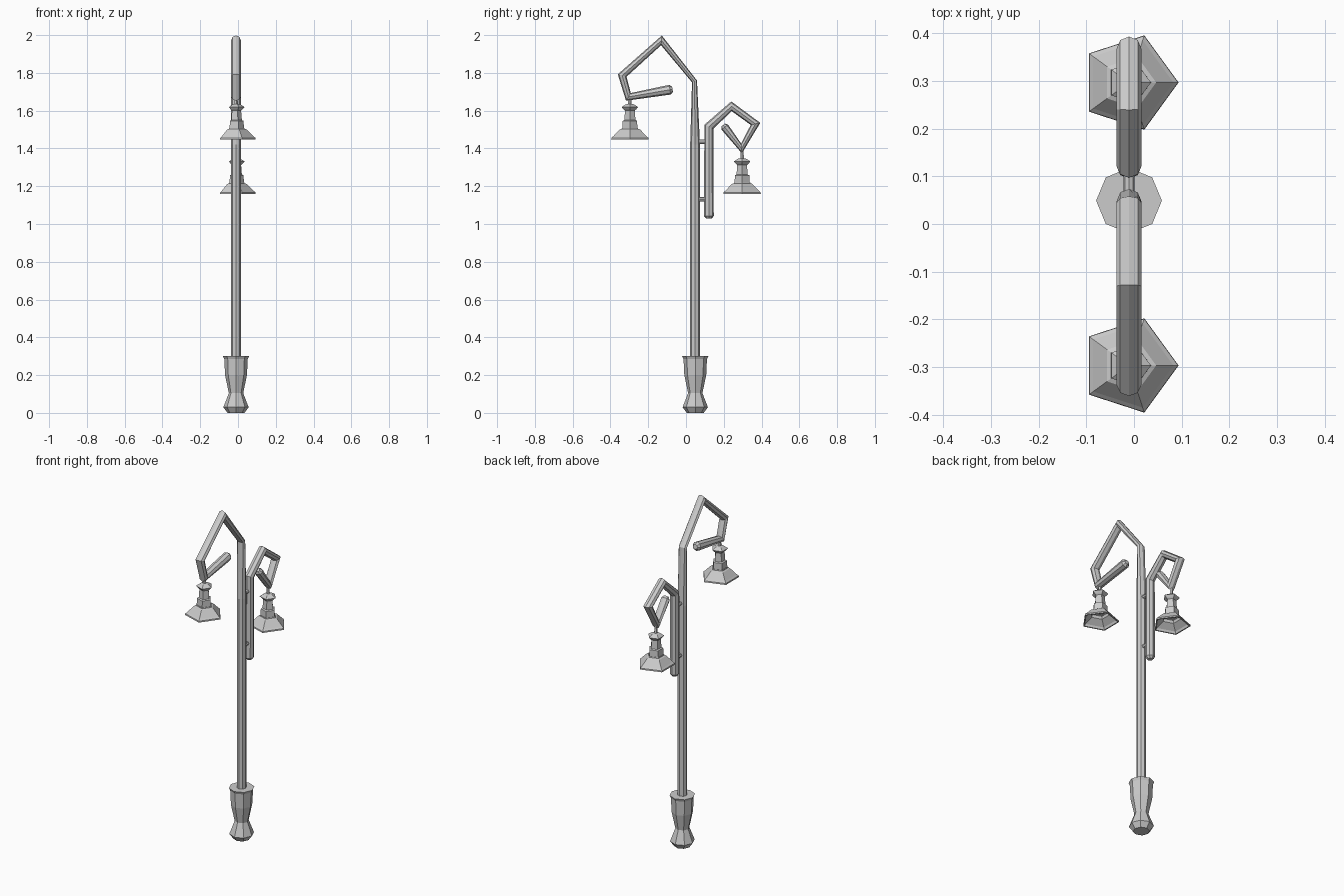
import bpy, bmesh, math
from mathutils import Vector

if "Cube" in bpy.data.objects:
    bpy.data.objects.remove(bpy.data.objects["Cube"])

CX = -0.0105   # centre plane of the whole lamp post


def finish(name, bm):
    bmesh.ops.recalc_face_normals(bm, faces=bm.faces)
    me = bpy.data.meshes.new(name)
    bm.to_mesh(me)
    bm.free()
    ob = bpy.data.objects.new(name, me)
    bpy.context.collection.objects.link(ob)
    return ob


def bridge(bm, rings):
    """Skin a list of vertex rings and cap both ends."""
    n = len(rings[0])
    for a, b in zip(rings, rings[1:]):
        for i in range(n):
            j = (i + 1) % n
            bm.faces.new((a[i], a[j], b[j], b[i]))
    bm.faces.new(rings[0])
    bm.faces.new(rings[-1])


def lathe(name, profile, sides, loc):
    bm = bmesh.new()
    rings = []
    for r, z in profile:
        rings.append([bm.verts.new((loc[0] + r * math.cos(2 * math.pi * i / sides),
                                    loc[1] + r * math.sin(2 * math.pi * i / sides),
                                    loc[2] + z)) for i in range(sides)])
    bridge(bm, rings)
    return finish(name, bm)


def tube(name, path, radius, cap=0.014, round_start=True, sides=8):
    """Tube in the yz plane; path points are (y, z, in-plane radius)."""
    pts = [Vector((p[0], p[1])) for p in path]
    flat = [p[2] for p in path]
    wide = [radius] * len(pts)
    dirs = []
    for i in range(len(pts)):
        d = Vector((0, 0))
        if i > 0:
            d += (pts[i] - pts[i - 1]).normalized()
        if i < len(pts) - 1:
            d += (pts[i + 1] - pts[i]).normalized()
        dirs.append(d.normalized())
    # rounded ends
    pts.append(pts[-1] + dirs[-1] * cap)
    dirs.append(dirs[-1])
    flat.append(flat[-1] * 0.55)
    wide.append(radius * 0.55)
    if round_start:
        pts.insert(0, pts[0] - dirs[0] * cap)
        dirs.insert(0, dirs[0])
        flat.insert(0, flat[0] * 0.55)
        wide.insert(0, radius * 0.55)
    bm = bmesh.new()
    rings = []
    for p, d, f, w in zip(pts, dirs, flat, wide):
        n = Vector((-d.y, d.x))
        ring = []
        for i in range(sides):
            a = 2 * math.pi * i / sides
            q = p + n * f * math.sin(a)
            ring.append(bm.verts.new((CX + w * math.cos(a), q.x, q.y)))
        rings.append(ring)
    bridge(bm, rings)
    return finish(name, bm)


# Pedestal
lathe("pedestal", [(0.045, 0), (0.067, 0.03), (0.038, 0.105), (0.058, 0.2),
                   (0.062, 0.285), (0.069, 0.3)], 8, (CX, 0.049, 0))

# Main post with its hooked arm
R = 0.026
tube("main_post", [(0.048, 0.28, R), (0.048, 1.42, R), (0.045, 1.755, 0.014),
                   (-0.13, 1.972, R), (-0.338, 1.786, 0.024),
                   (-0.305, 1.673, 0.024), (-0.085, 1.711, R)],
     R, round_start=False)

# Secondary post with the smaller hook
tube("side_post", [(0.121, 1.042, R), (0.121, 1.515, R), (0.241, 1.623, R),
                   (0.368, 1.53, R), (0.294, 1.40, R), (0.205, 1.513, 0.022)], R)

# Brackets joining both posts
for i, z in enumerate((1.13, 1.435)):
    tube(f"bracket_{i + 1}", [(0.06, z, 0.012), (0.11, z, 0.012)], 0.012, cap=0.005)

# Five-sided hollow lamp shades: underside recess first, then outside upward
shade = [(0.045, 0.06), (0.05, 0.04), (0.09, 0.012), (0.096, 0.0), (0.104, 0.0),
         (0.103, 0.008), (0.093, 0.016), (0.057, 0.052), (0.042, 0.057),
         (0.040, 0.098), (0.031, 0.102), (0.027, 0.152), (0.036, 0.160),
         (0.046, 0.171), (0.024, 0.185), (0.01, 0.188), (0.008, 0.228)]
for name, y, z in (("upper_lamp", -0.297, 1.448), ("lower_lamp", 0.297, 1.16)):
    lathe(name, shade, 5, (CX, y, z))
